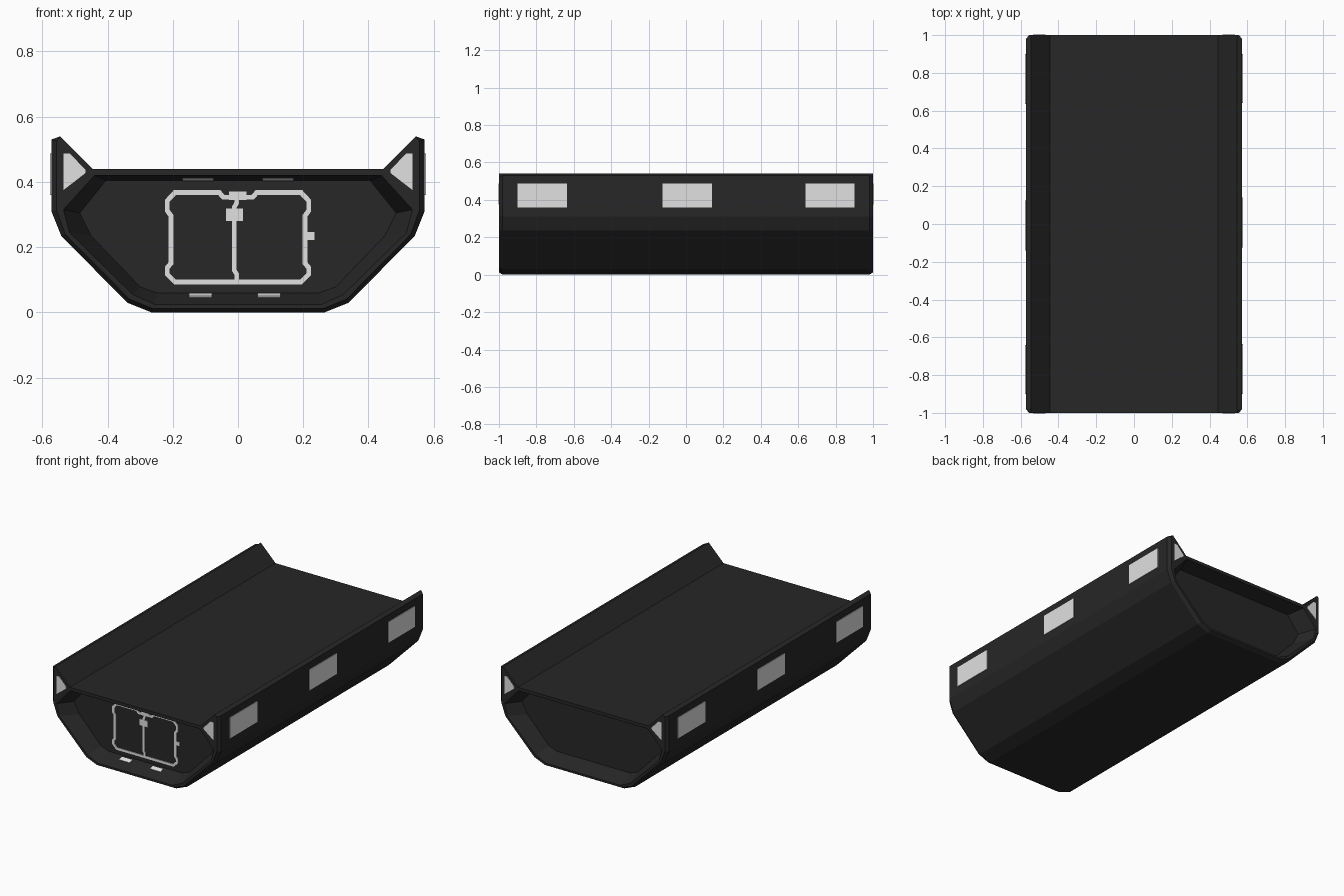
import bpy, bmesh
from mathutils import Vector

cube = bpy.data.objects.get("Cube")
if cube:
    bpy.data.objects.remove(cube, do_unlink=True)


def material(name, value):
    m = bpy.data.materials.new(name)
    m.use_nodes = True
    colour = (value, value, value, 1)
    m.diffuse_color = colour
    bsdf = next(n for n in m.node_tree.nodes if n.type == 'BSDF_PRINCIPLED')
    bsdf.inputs["Base Color"].default_value = colour
    return m


DARK = material("charcoal", 0.02)
LIGHT = material("pale grey", 0.75)


def finish(name, bm, mat):
    bmesh.ops.recalc_face_normals(bm, faces=bm.faces[:])
    me = bpy.data.meshes.new(name)
    bm.to_mesh(me)
    bm.free()
    me.materials.append(mat)
    ob = bpy.data.objects.new(name, me)
    bpy.context.collection.objects.link(ob)
    return ob


def mirrored(half):
    """Close a right-hand half profile into a full loop."""
    return half + [(-x, z) for x, z in reversed(half)]


# Cross-sections of the hull (x, z)
HULL = mirrored([(.265, 0), (.34, .03), (.542, .235), (.572, .31),
                 (.572, .53), (.545, .54), (.445, .44)])
RIM = mirrored([(.262, .012), (.333, .041), (.53, .24), (.556, .313),
                (.556, .525), (.545, .54), (.445, .44)])
OPENING = mirrored([(.255, .024), (.323, .055), (.517, .245),
                    (.535, .315), (.44, .42)])
PANEL = mirrored([(.25, .06), (.30, .078), (.45, .235),
                  (.485, .305), (.405, .405)])
DEPTH = 0.9


def ring(bm, profile, y):
    return [bm.verts.new((x, y, z)) for x, z in profile]


def bridge(bm, a, b):
    n = len(a)
    for i in range(n):
        j = (i + 1) % n
        bm.faces.new((a[i], a[j], b[j], b[i]))


def loop_edges(bm, r):
    return [bm.edges.get((r[i - 1], r[i])) for i in range(len(r))]


# Hull with chamfered ends and a sloped recess at each end
bm = bmesh.new()
bodies = []
for s in (-1, 1):
    body = ring(bm, HULL, s * .98)
    rim = ring(bm, RIM, s)
    opening = ring(bm, OPENING, s)
    panel = ring(bm, PANEL, s * DEPTH)
    bridge(bm, body, rim)
    bridge(bm, opening, panel)
    bm.faces.new(panel)
    bmesh.ops.triangle_fill(bm, use_beauty=True, normal=(0, s, 0),
                            edges=loop_edges(bm, rim) + loop_edges(bm, opening))
    bodies.append(body)
bridge(bm, *bodies)
finish("hull", bm, DARK)


def plates(name, polygons, normal):
    """Thin plates raised from a surface along its normal."""
    bm = bmesh.new()
    lift = Vector(normal).normalized() * .004
    for poly in polygons:
        low = [bm.verts.new(Vector(p) - lift * .25) for p in poly]
        top = [bm.verts.new(Vector(p) + lift) for p in poly]
        bm.faces.new(low)
        bm.faces.new(top)
        bridge(bm, low, top)
    return finish(name, bm, LIGHT)


# Side marker plates, placed with half-turn symmetry
for s, side in ((1, "left"), (-1, "right")):
    quads = []
    for a, b in ((-.9, -.635), (-.125, .14), (.64, .9)):
        quads.append([(s * .572, s * y, z) for y, z in
                      ((a, .36), (b, .36), (b, .487), (a, .487))])
    plates(side + "_marker_plates", quads, (s, 0, 0))

# Triangular lamps on the wing ends
for s, end in ((-1, "front"), (1, "back")):
    tris = [[(m * x, s * .998, z) for x, z in
             ((.535, .375), (.535, .487), (.515, .487), (.468, .437), (.468, .427))]
            for m in (-1, 1)]
    plates(end + "_wing_lamps", tris, (0, s, 0))


# Strips on the sloped floor and ceiling of the front recess
def ledge_strips(name, spans, t0, t1, z_open, z_panel, up):
    def point(x, t):
        return (x, -1 + t * (1 - DEPTH), z_open + t * (z_panel - z_open))
    quads = [[point(a, t0), point(b, t0), point(b, t1), point(a, t1)]
             for a, b in spans]
    slope = (z_panel - z_open) / (1 - DEPTH)
    plates(name, quads, (0, -slope * up, up))


ledge_strips("floor_strips", ((-.15, -.08), (.06, .13)), .62, .86, .024, .06, 1)
ledge_strips("ceiling_strips", ((-.17, -.075), (.075, .17)), .6, .85, .42, .405, -1)


# Door outline: flat ribbon segments with mitred corners
def ribbon(path, width, closed):
    pts = [Vector(p) for p in path]
    n = len(pts)
    left, right = [], []
    for i, p in enumerate(pts):
        before = pts[i - 1] if closed or i else None
        after = pts[(i + 1) % n] if closed or i < n - 1 else None
        d0 = (p - before).normalized() if before else (after - p).normalized()
        d1 = (after - p).normalized() if after else d0
        n0, n1 = Vector((-d0.y, d0.x)), Vector((-d1.y, d1.x))
        mitre = (n0 + n1).normalized()
        mitre *= width / 2 / mitre.dot(n0)
        left.append(p + mitre)
        right.append(p - mitre)
    return [[(q.x, -DEPTH, q.y) for q in (left[i], left[(i + 1) % n],
                                         right[(i + 1) % n], right[i])]
            for i in range(n if closed else n - 1)]


def square(x0, x1, z0, z1):
    return [(x, -DEPTH, z) for x, z in ((x0, z0), (x1, z0), (x1, z1), (x0, z1))]


frame = mirrored([(.045, .353), (.058, .368), (.193, .368), (.217, .342),
                  (.217, .312), (.206, .297), (.206, .15), (.217, .137),
                  (.217, .117), (.193, .093)])
seam = [(-.004, .36), (-.004, .335), (-.012, .322), (-.012, .13),
        (-.004, .117), (-.004, .093)]
plates("door_frame", ribbon(frame, .015, True), (0, -1, 0))
plates("door_seam", ribbon(seam, .014, False), (0, -1, 0))
plates("door_fittings", [square(-.037, .015, .28, .318),
                         square(.213, .235, .222, .246),
                         square(-.028, .026, .345, .37)], (0, -1, 0))
